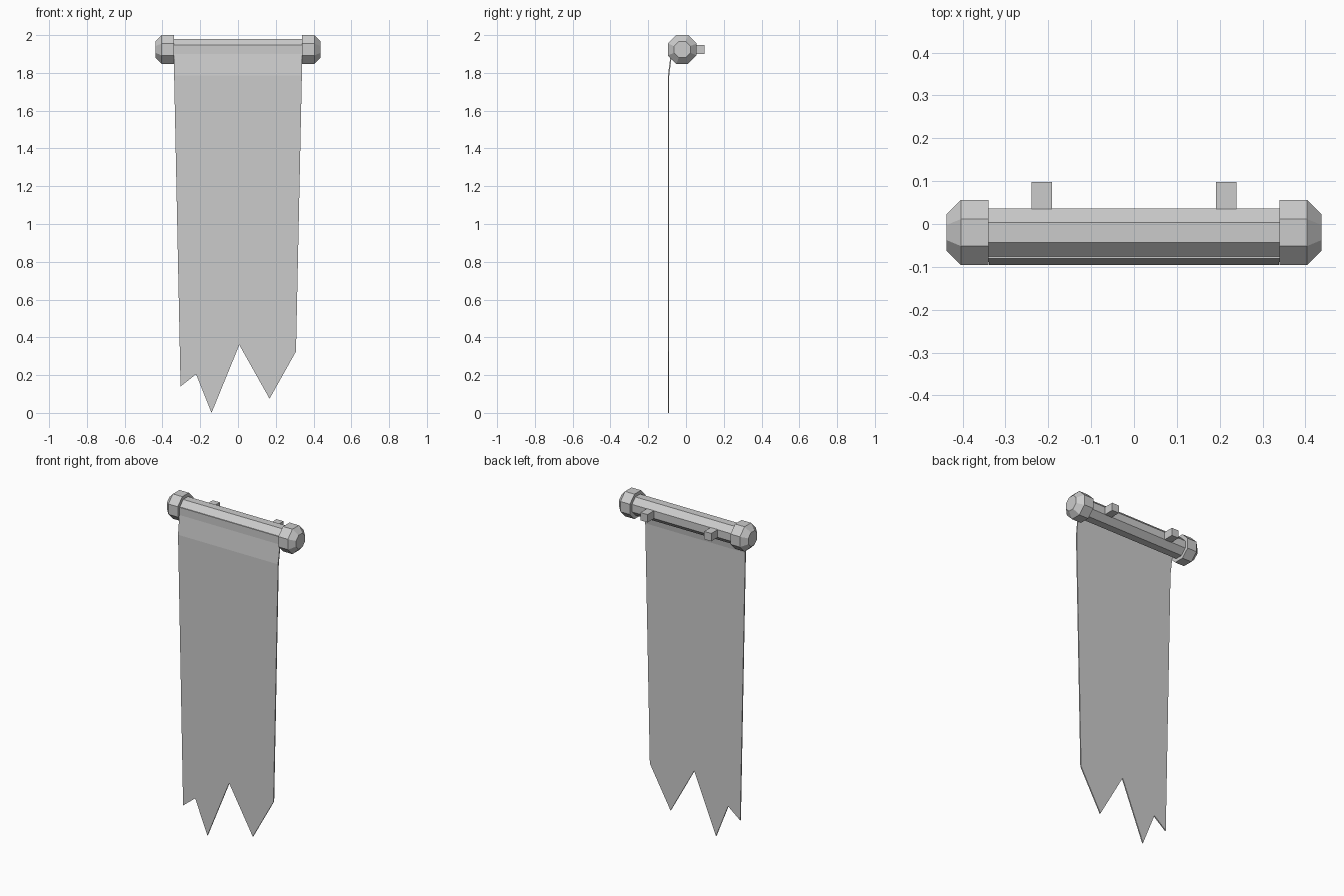
import bpy, bmesh, math

if "Cube" in bpy.data.objects:
    bpy.data.objects.remove(bpy.data.objects["Cube"])

CY, CZ = -0.02, 1.924  # pole axis


def finish(name, bm):
    bmesh.ops.recalc_face_normals(bm, faces=bm.faces)
    mesh = bpy.data.meshes.new(name)
    bm.to_mesh(mesh)
    bm.free()
    obj = bpy.data.objects.new(name, mesh)
    bpy.context.collection.objects.link(obj)
    return obj


def octagon_bar(name, rings):
    """Eight-sided bar along x from (x, flat-to-centre radius) rings."""
    bm = bmesh.new()
    loops = []
    for x, apothem in rings:
        r = apothem / math.cos(math.pi / 8)
        loops.append([bm.verts.new((x, CY + r * math.cos(a), CZ + r * math.sin(a)))
                      for a in (math.pi / 8 + i * math.pi / 4 for i in range(8))])
    for a, b in zip(loops, loops[1:]):
        for i in range(8):
            j = (i + 1) % 8
            bm.faces.new((a[i], a[j], b[j], b[i]))
    bm.faces.new(loops[0])
    bm.faces.new(loops[-1])
    return finish(name, bm)


def box(name, lo, hi):
    bm = bmesh.new()
    bmesh.ops.create_cube(bm, size=1)
    for v in bm.verts:
        v.co = [(l + h) / 2 + c * (h - l) for l, h, c in zip(lo, hi, v.co)]
    return finish(name, bm)


# Pole
octagon_bar("pole", [(-0.345, 0.056), (0.345, 0.056)])

# End caps and wall brackets, one per side
for side, s in (("left", -1), ("right", 1)):
    octagon_bar(side + "_end_cap",
                [(s * 0.34, 0.076), (s * 0.404, 0.076), (s * 0.437, 0.043)])
    x = s * 0.2155
    box(side + "_wall_bracket", (x - 0.024, 0.0, 1.90), (x + 0.024, 0.098, 1.948))

# Cloth: bands hanging off the pole, then a long panel with a torn hem
bm = bmesh.new()
rows = [[bm.verts.new((s * x, y, z)) for s in (-1, 1)]
        for x, y, z in ((0.34, -0.081, 1.947), (0.34, -0.081, 1.90), (0.338, -0.096, 1.785))]
for a, b in zip(rows, rows[1:]):
    bm.faces.new((a[0], b[0], b[1], a[1]))
hem = [(-0.304, 0.14), (-0.222, 0.205), (-0.14, 0.0), (0.007, 0.36), (0.167, 0.075), (0.307, 0.325)]
tips = [bm.verts.new((x, -0.096, z)) for x, z in hem]
bm.faces.new([rows[-1][0]] + tips + [rows[-1][1]])
cloth = finish("banner_cloth", bm)
if cloth.data.polygons[0].normal.y > 0:
    cloth.data.flip_normals()
solid = cloth.modifiers.new("thickness", 'SOLIDIFY')
solid.thickness = 0.007
solid.offset = -1
